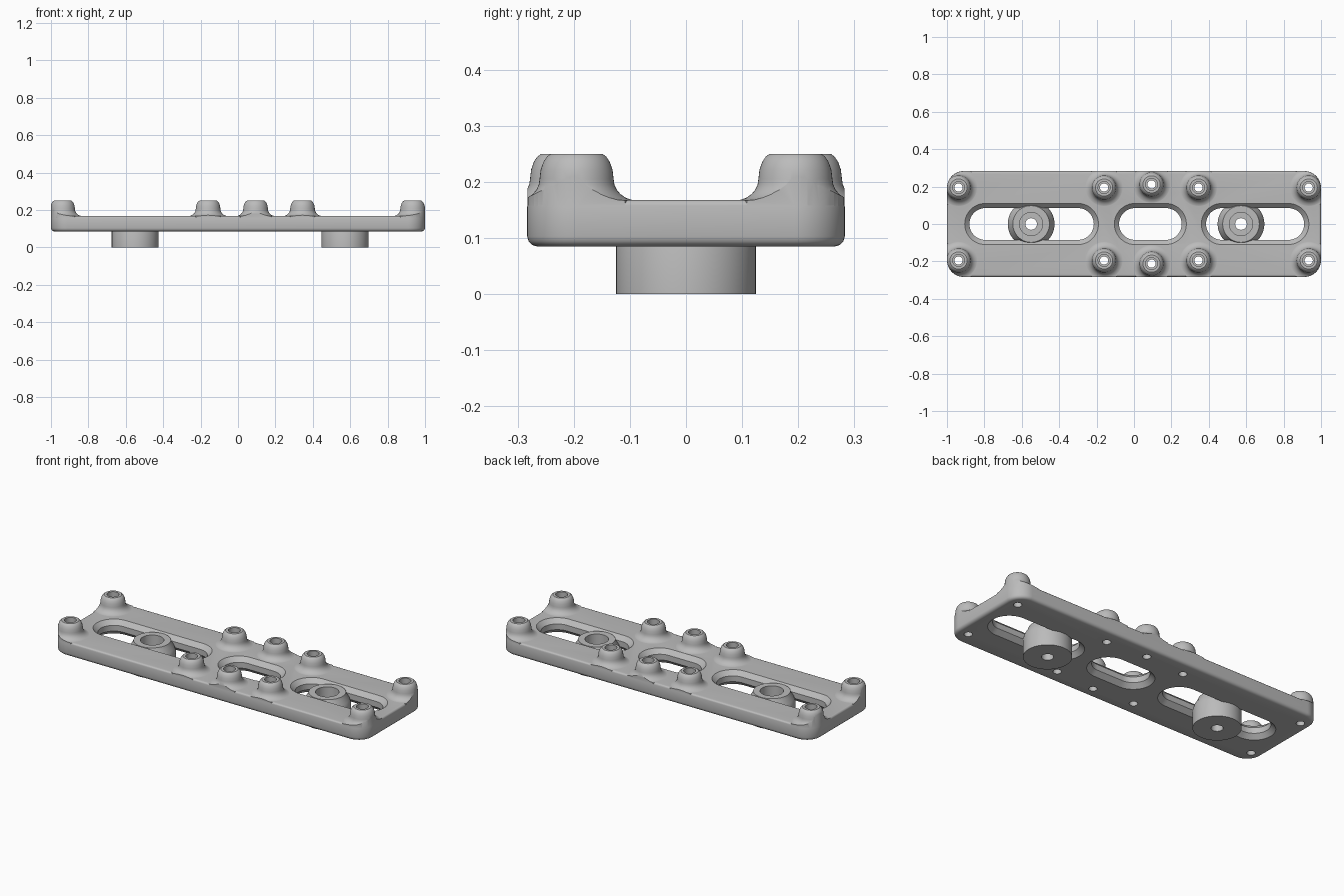
import bpy, bmesh
from math import sin, cos, pi, radians

if "Cube" in bpy.data.objects:
    bpy.data.objects.remove(bpy.data.objects["Cube"], do_unlink=True)

grey = bpy.data.materials.new("machined_grey")
grey.use_nodes = True
COLOUR = (0.5, 0.5, 0.5, 1)
grey.diffuse_color = COLOUR
grey.node_tree.nodes["Principled BSDF"].inputs["Base Color"].default_value = COLOUR

BOTTOM, TOP, STUD_TOP = 0.085, 0.168, 0.25


def loft(bm, sections, centre=(0, 0), core=(0, 0), steps=12):
    """Stack rounded outlines: a core rectangle grown by a radius at each height."""
    rings = []
    for z, r in sections:
        ring = []
        for q, (sx, sy) in enumerate(((1, 1), (-1, 1), (-1, -1), (1, -1))):
            for i in range(steps + 1):
                a = (q + i / steps) * pi / 2
                ring.append(bm.verts.new((centre[0] + sx * core[0] + r * cos(a),
                                          centre[1] + sy * core[1] + r * sin(a), z)))
        rings.append(ring)
    n = len(rings[0])
    for low, high in zip(rings, rings[1:]):
        for i in range(n):
            j = (i + 1) % n
            bm.faces.new((low[i], low[j], high[j], high[i]))
    bm.faces.new(rings[0][::-1])
    bm.faces.new(rings[-1])
    bmesh.ops.remove_doubles(bm, verts=bm.verts, dist=1e-5)


def make(name, bm):
    bmesh.ops.recalc_face_normals(bm, faces=bm.faces)
    mesh = bpy.data.meshes.new(name)
    bm.to_mesh(mesh)
    bm.free()
    ob = bpy.data.objects.new(name, mesh)
    mesh.materials.append(grey)
    bpy.context.collection.objects.link(ob)
    return ob


def activate(ob):
    bpy.ops.object.select_all(action='DESELECT')
    ob.select_set(True)
    bpy.context.view_layer.objects.active = ob


def combine(target, other, operation):
    mod = target.modifiers.new(operation, 'BOOLEAN')
    mod.operation, mod.object, mod.solver = operation, other, 'EXACT'
    activate(target)
    bpy.ops.object.modifier_apply(modifier=mod.name)
    bpy.data.objects.remove(other, do_unlink=True)


def finish(ob):
    activate(ob)
    bpy.ops.object.shade_smooth_by_angle(angle=radians(32))


# Base plate with softened top and bottom edges
bm = bmesh.new()
CORE = (0.91, 0.193)
edge = [(BOTTOM, 0.072)]
edge += [(BOTTOM + 0.018 * (1 - cos(a)), 0.072 + 0.018 * sin(a)) for a in (pi / 6, pi / 3, pi / 2)]
edge += [(TOP - 0.012 * (1 - sin(a)), 0.078 + 0.012 * cos(a)) for a in (0, pi / 6, pi / 3, pi / 2)]
loft(bm, edge, core=CORE)
plate = make("mounting_plate", bm)

# Standoffs: flared foot, tapered body, rounded crown
spots = [(x, s * y) for s in (-1, 1)
         for x, y in ((-0.938, 0.195), (-0.16, 0.195), (0.094, 0.212), (0.345, 0.195), (0.934, 0.195))]
flare = [(0.205 - 0.038 * sin(a), 0.108 - 0.042 * cos(a)) for a in (i * pi / 12 for i in range(6, -1, -1))]
stud = [(0.125, 0.108)] + flare + [(0.222, 0.064), (0.236, 0.059), (0.245, 0.053), (STUD_TOP, 0.046)]
bm = bmesh.new()
for spot in spots:
    loft(bm, stud, spot)
studs = make("standoffs", bm)
bm = bmesh.new()
loft(bm, [(0.1, 0.0895), (0.3, 0.0895)], core=CORE)
combine(studs, make("outline_clip", bm), 'INTERSECT')
combine(plate, studs, 'UNION')

# Long slots, chamfered on both faces
bm = bmesh.new()
WIDE, NARROW, CHAMFER = 0.11, 0.085, 0.025
slot = [(BOTTOM - 0.02, WIDE + 0.02), (BOTTOM + CHAMFER, NARROW),
        (TOP - CHAMFER, NARROW), (TOP + 0.02, WIDE + 0.02)]
for x0, x1 in ((-0.905, -0.19), (-0.105, 0.28), (0.36, 0.935)):
    loft(bm, slot, ((x0 + x1) / 2, 0), ((x1 - x0) / 2 - WIDE, 0))
combine(plate, make("slot_cutter", bm), 'DIFFERENCE')

# Screw holes with a wider mouth
bm = bmesh.new()
for spot in spots:
    loft(bm, [(0, 0.022), (0.2, 0.022), (0.2, 0.032), (0.3, 0.032)], spot, steps=6)
combine(plate, make("hole_cutter", bm), 'DIFFERENCE')
finish(plate)

# Sliding bushings seated in the outer slots
for name, x in (("right_bushing", -0.55), ("left_bushing", 0.572)):
    bm = bmesh.new()
    loft(bm, [(0, 0.125), (0.1, 0.125), (0.125, 0.117), (0.148, 0.103), (0.163, 0.098)], (x, 0))
    bushing = make(name, bm)
    bm = bmesh.new()
    loft(bm, [(-0.1, 0.031), (0.08, 0.031), (0.08, 0.062), (0.3, 0.062)], (x, 0), steps=8)
    combine(bushing, make("bore_cutter", bm), 'DIFFERENCE')
    finish(bushing)
